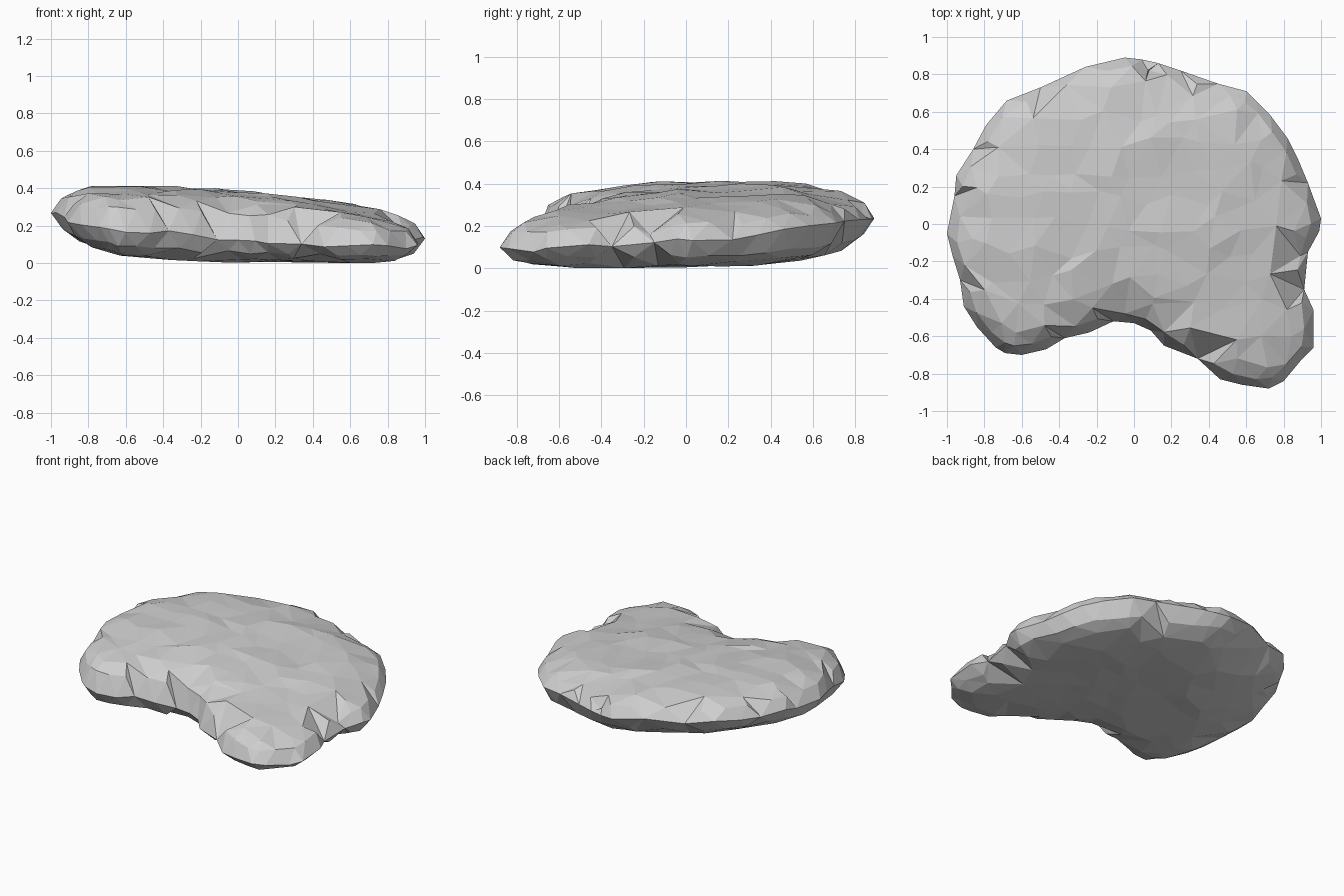
import bpy, bmesh, math, random
from mathutils import Vector
from mathutils.geometry import delaunay_2d_cdt, intersect_point_line

default_cube = bpy.data.objects.get("Cube")
if default_cube:
    bpy.data.objects.remove(default_cube)
random.seed(7)

# Kidney-shaped plan of the slab, counter-clockwise
OUTLINE = [Vector(p) for p in (
    (1, .03), (.93, .22), (.88, .34), (.82, .46), (.73, .58), (.65, .66),
    (.6, .71), (.45, .75), (.25, .82), (.13, .86), (.04, .88), (-.05, .89),
    (-.26, .84), (-.5, .73), (-.68, .66), (-.79, .53), (-.86, .4),
    (-.95, .26), (-.96, .15), (-1, -.05), (-.97, -.17), (-.93, -.3),
    (-.91, -.44), (-.84, -.55), (-.74, -.66), (-.69, -.69), (-.6, -.7),
    (-.47, -.67), (-.37, -.61), (-.24, -.58), (-.11, -.52), (0, -.53),
    (.09, -.57), (.16, -.65), (.34, -.72), (.46, -.83), (.58, -.86),
    (.72, -.88), (.8, -.84), (.9, -.72), (.96, -.66), (.96, -.46),
    (.91, -.35), (.93, -.15), (.99, -.04))]
EDGES = list(zip(OUTLINE, OUTLINE[1:] + OUTLINE[:1]))
# Small clefts in the upper surface: plan position and depth
CLEFTS = [(Vector((.12, .58)), .01), (Vector((.08, .82)), .06),
          (Vector((.89, -.17)), .04)]


def rim_distance(p):
    best = 9
    for a, b in EDGES:
        q, t = intersect_point_line(p, a, b)
        q = a.lerp(b, min(1, max(0, t)))
        best = min(best, (p - q).length)
    return best


def inside(p):
    crossings = 0
    for a, b in EDGES:
        if (a.y > p.y) != (b.y > p.y):
            crossings += p.x < a.x + (p.y - a.y) * (b.x - a.x) / (b.y - a.y)
    return crossings % 2 == 1


def rim_height(p):
    slope = .16 - .07 * p.x + .04 * p.x ** 2 + .05 * p.y + .05 * max(0, p.y)
    return slope + .015 * math.sin(9 * p.x + 13 * p.y)


def top_height(p):
    crown = .385 - .085 * p.x - .06 * p.x ** 2
    return crown - .09 * max(0, -p.y) - .1 * max(0, p.y - .45)


def bottom_height(p):
    base = .01 + .1 * max(0, p.y) ** 2 + .1 * max(0, -p.x) ** 2
    return base + .13 * max(0, p.y - p.x - .6)


def scatter_points(spacing, inset):
    """Two rows that follow the rim, then a jittered interior grid."""
    points = []
    for i, (a, b) in enumerate(EDGES):
        along = (b - a).normalized()
        inward = Vector((-along.y, along.x))
        rows = (1, 2.7) if i % 2 else (1,)
        for row in rows:
            p = (a + b) / 2 + inward * inset * row * random.uniform(.85, 1.15)
            if inside(p) and rim_distance(p) > inset * row * .7:
                points.append(p)
    steps = int(1 / spacing) + 1
    for i in range(-steps, steps + 1):
        for j in range(-steps, steps + 1):
            p = Vector(((i + j % 2 / 2) * spacing, j * spacing))
            p += Vector((random.uniform(-1, 1), random.uniform(-1, 1))) * spacing * .32
            if inside(p) and rim_distance(p) > inset * 3.6:
                points.append(p)
    return points


def add_surface(bm, points, height, width, power, rough, clefts=()):
    """Triangulate the plan and round it from the rim to a height field."""
    n = len(OUTLINE)
    plan = OUTLINE + points + [c for c, depth in clefts]
    flat, _, faces, *_ = delaunay_2d_cdt(plan, [], [list(range(n))], 1, 1e-5)
    verts = []
    for p in flat:
        d = rim_distance(p)
        z = rim_height(p)
        if d > .001:
            blend = (1 - (1 - min(d / width, 1)) ** power) ** (1 / power)
            z += (height(p) - z) * blend + random.uniform(-rough, rough)
            for c, depth in clefts:
                if (p - c).length < .01:
                    z -= depth
        verts.append(bm.verts.new((p.x, p.y, z)))
    for f in faces:
        bm.faces.new([verts[i] for i in f])


# Upper and lower faceted surfaces joined along the rim
bm = bmesh.new()
add_surface(bm, scatter_points(.145, .045), top_height, .24, 2.3, .011, CLEFTS)
add_surface(bm, scatter_points(.17, .05), bottom_height, .25, 2, .008)
bmesh.ops.delete(bm, geom=[v for v in bm.verts if not v.link_faces], context='VERTS')
bmesh.ops.remove_doubles(bm, verts=bm.verts[:], dist=.0005)
bmesh.ops.recalc_face_normals(bm, faces=bm.faces[:])
lowest = min(v.co.z for v in bm.verts)
bmesh.ops.translate(bm, verts=bm.verts[:], vec=(0, 0, -lowest))

mesh = bpy.data.meshes.new("rock_slab")
bm.to_mesh(mesh)
bm.free()
rock = bpy.data.objects.new("rock_slab", mesh)
bpy.context.collection.objects.link(rock)

# Plain stone colour
stone = bpy.data.materials.new("stone_grey")
stone.use_nodes = True
grey = (.62, .62, .62, 1)
stone.diffuse_color = grey
stone.node_tree.nodes["Principled BSDF"].inputs["Base Color"].default_value = grey
mesh.materials.append(stone)
